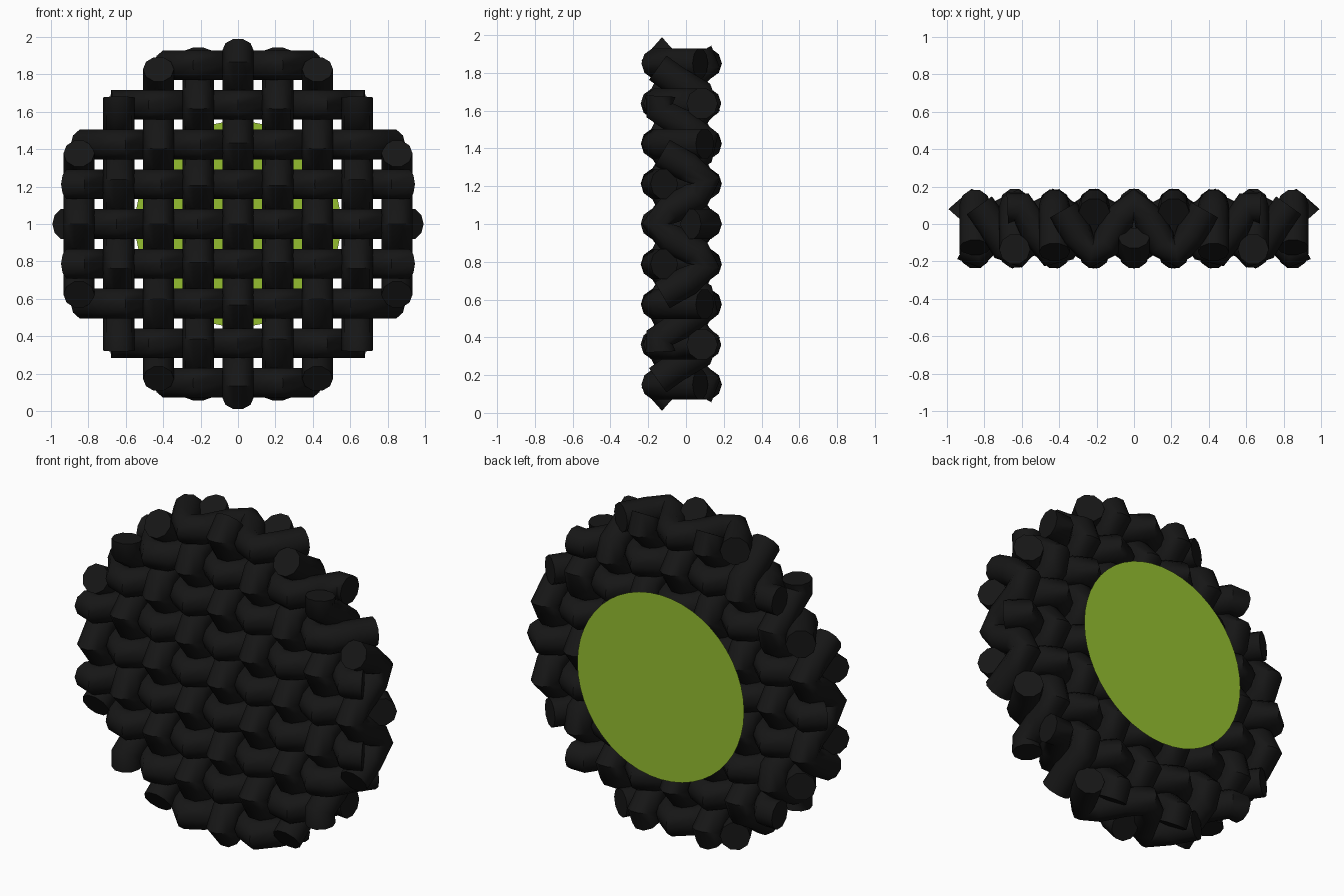
import bpy, math

if "Cube" in bpy.data.objects:
    bpy.data.objects.remove(bpy.data.objects["Cube"])

PITCH = 0.2125     # spacing between strands
RAD = 0.083        # strand thickness radius
AMP = 0.132        # weave amplitude
MID_Y = -0.025
REACH = 0.93       # radius of the woven round
STEPS = 26         # path segments per strand


def material(name, col):
    m = bpy.data.materials.new(name)
    m.diffuse_color = (*col, 1)
    m.use_nodes = True
    m.node_tree.nodes["Principled BSDF"].inputs["Base Color"].default_value = m.diffuse_color
    return m


black = material("black_strand", (0.008, 0.008, 0.008))
green = material("green_backing", (0.30, 0.52, 0.03))


def strand(name, index, vertical):
    off = index * PITCH
    half = math.sqrt(REACH ** 2 - off ** 2)
    sign = (-1 if vertical else 1) * (-1 if index % 2 else 1)
    cu = bpy.data.curves.new(name, 'CURVE')
    cu.dimensions = '3D'
    cu.bevel_depth = RAD
    cu.bevel_resolution = 3
    cu.use_fill_caps = True
    sp = cu.splines.new('POLY')
    n = max(8, 2 * round(STEPS * half / REACH / 2))
    sp.points.add(n)
    for k, p in enumerate(sp.points):
        t = -half + 2 * half * k / n
        y = MID_Y + sign * AMP * math.cos(math.pi * t / PITCH)
        p.co = (off, y, 1 + t, 1) if vertical else (t, y, 1 + off, 1)
    sp.use_smooth = True
    cu.materials.append(black)
    ob = bpy.data.objects.new(name, cu)
    bpy.context.collection.objects.link(ob)
    # turn the swept strand into a mesh
    bpy.ops.object.select_all(action='DESELECT')
    ob.select_set(True)
    bpy.context.view_layer.objects.active = ob
    bpy.ops.object.convert(target='MESH')
    bpy.ops.object.shade_smooth_by_angle(angle=math.radians(50))


# over-and-under woven strands
for i in range(-4, 5):
    strand(f"upright_strand_{i + 5}", i, True)
    strand(f"cross_strand_{i + 5}", i, False)

# flat round backing
bpy.ops.mesh.primitive_circle_add(vertices=48, radius=0.55, fill_type='NGON',
                                  location=(0, 0.238, 1), rotation=(-math.pi / 2, 0, 0))
disc = bpy.context.object
disc.name = "round_backing"
disc.data.materials.append(green)
